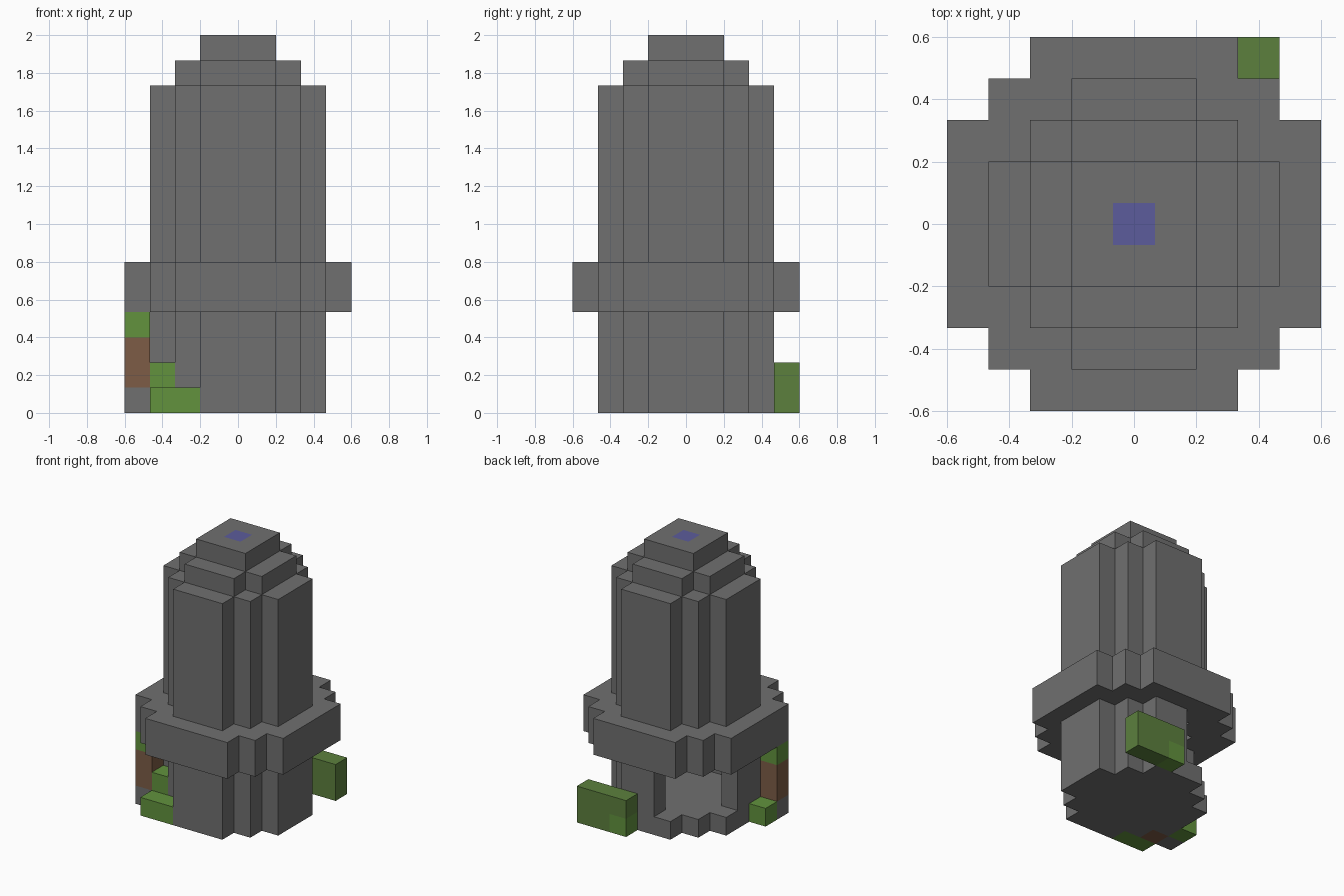
import bpy
import bmesh
from mathutils import Vector

cube = bpy.data.objects.get("Cube")
if cube:
    bpy.data.objects.remove(cube, do_unlink=True)

UNIT = 2 / 15  # edge of one block


def material(name, rgb):
    m = bpy.data.materials.new(name)
    m.use_nodes = True
    m.diffuse_color = (*rgb, 1)
    m.node_tree.nodes["Principled BSDF"].inputs["Base Color"].default_value = (*rgb, 1)
    return m


STONE = material("stone grey", (0.16, 0.16, 0.16))
LEAF = material("leaf green", (0.122, 0.288, 0.048))
MOSS = material("dark green", (0.107, 0.216, 0.048))
BARK = material("bark brown", (0.205, 0.107, 0.061))
BLUE = material("signal blue", (0.107, 0.107, 0.333))


def stepped_disc(radius, corner):
    """Cells of a square whose corners are cut back in steps."""
    span = range(-radius, radius + 1)
    return {(x, y) for x in span for y in span if abs(x) + abs(y) <= corner}


def stack(cells, low, high):
    return {(x, y, z) for x, y in cells for z in range(low, high + 1)}


def build(name, cells, base, special=None):
    """Skin a set of blocks: outer faces only, flat areas merged."""
    special = special or {}
    mats = [base] + list(dict.fromkeys(special.values()))
    bm = bmesh.new()
    for cell in cells:
        centre = Vector(cell) + Vector((0, 0, 0.5))
        for axis in range(3):
            for side in (-1, 1):
                n = Vector((0, 0, 0))
                n[axis] = side
                if tuple(int(c + d) for c, d in zip(cell, n)) in cells:
                    continue
                u = Vector((0, 0, 0))
                u[(axis + 1) % 3] = 0.5
                v = n.cross(u)
                mid = centre + n / 2
                corners = (mid - u - v, mid + u - v, mid + u + v, mid - u + v)
                face = bm.faces.new([bm.verts.new(c * UNIT) for c in corners])
                face.material_index = mats.index(special.get(cell, base))
    bmesh.ops.remove_doubles(bm, verts=bm.verts, dist=UNIT / 100)
    bmesh.ops.dissolve_limit(bm, angle_limit=0.01, verts=bm.verts,
                             edges=bm.edges, delimit={'MATERIAL'})
    mesh = bpy.data.meshes.new(name)
    bm.to_mesh(mesh)
    bm.free()
    for m in mats:
        mesh.materials.append(m)
    obj = bpy.data.objects.new(name, mesh)
    bpy.context.collection.objects.link(obj)
    return obj


# Plans shared by the tower parts
tower = stepped_disc(3, 4)
inside = stepped_disc(2, 3)
doorway = {(-1, 3), (-2, 2), (-3, 1)}

# Hollow tower with an open corner doorway
build("tower_floor", stack(tower, 0, 0), STONE)
build("tower_wall", stack(tower - inside, 1, 12) - stack(doorway, 1, 3), STONE)
build("collar", stack(stepped_disc(4, 6) - tower, 4, 5), STONE)

# Stepped roof with a blue block in the middle
build("roof_step", stack(inside, 13, 13), STONE)
build("roof_cap", stack(stepped_disc(1, 2), 14, 14), STONE, {(0, 0, 14): BLUE})

# Hedge behind the tower, one block lighter
build("back_hedge", stack({(x, 4) for x in (1, 2, 3)}, 0, 1), MOSS, {(1, 4, 0): LEAF})

# Small tree on a stone block, with bushes around it
build("tree_base", {(-4, -2, 0)}, STONE)
build("tree", stack({(-4, -2)}, 1, 3), BARK, {(-4, -2, 3): LEAF})
build("front_bush", stack({(-3, -3), (-2, -3)}, 0, 0), LEAF)
build("tall_bush", stack({(-3, -2)}, 0, 1), LEAF, {(-3, -2, 0): BARK})
build("side_bush", {(-4, -1, 0)}, LEAF)
